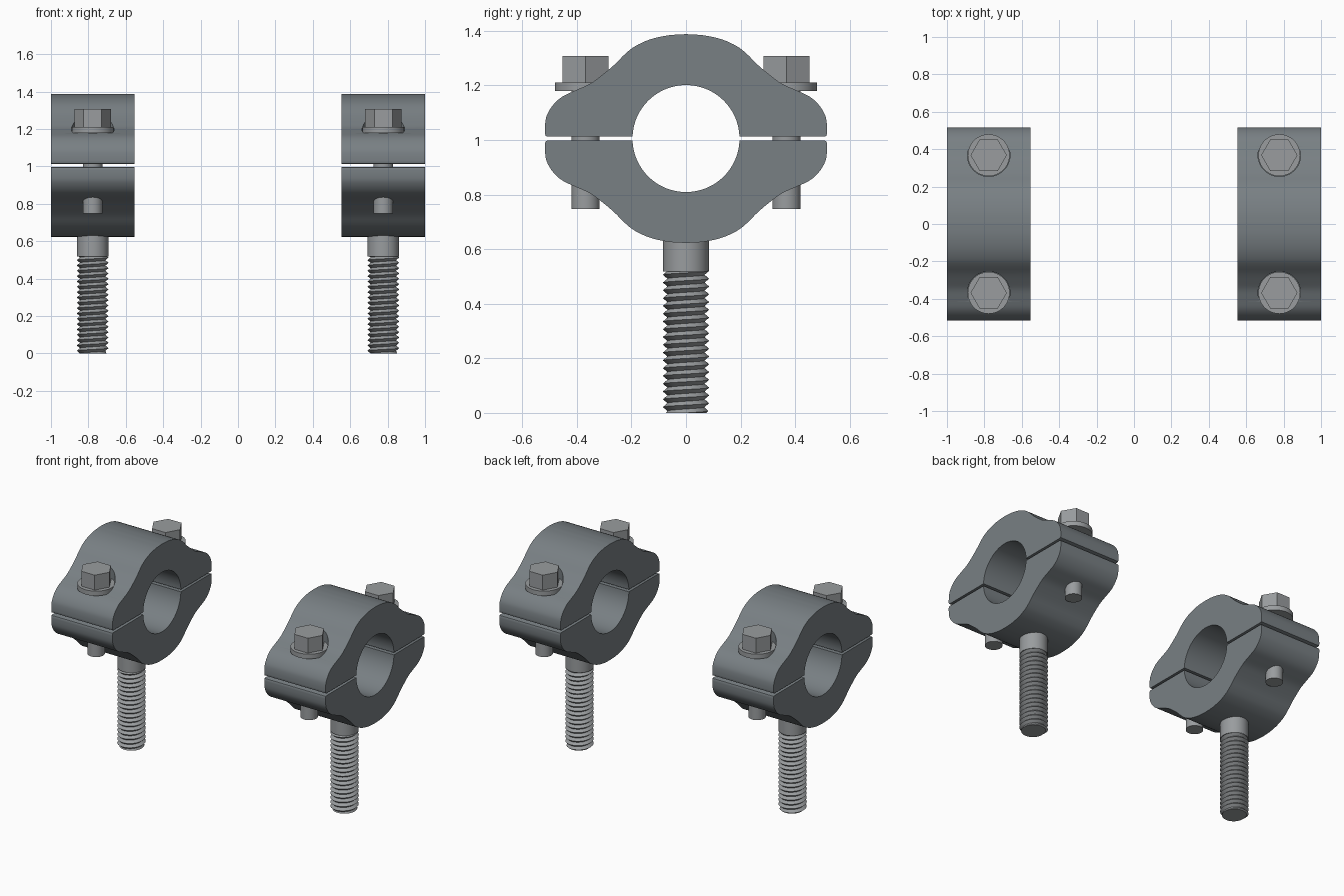
import bpy, bmesh
from math import pi, sin, cos, asin
from mathutils import Vector

if "Cube" in bpy.data.objects:
    bpy.data.objects.remove(bpy.data.objects["Cube"])

CENTRE = 1.005      # height of the bore axis
GAP = 0.0075        # half of the split between the clamp halves
BORE = 0.196
WIDTH = 0.446
SIDE_X = 0.777
BOLT_Y = 0.368


def material(name, rgb):
    mat = bpy.data.materials.new(name)
    mat.use_nodes = True
    colour = (*rgb, 1)
    mat.diffuse_color = colour
    mat.node_tree.nodes["Principled BSDF"].inputs["Base Color"].default_value = colour
    return mat


clamp_grey = material("clamp dark grey", (0.19, 0.215, 0.23))
steel = material("fastener steel", (0.32, 0.335, 0.345))


def finish(bm, name, mat):
    bmesh.ops.recalc_face_normals(bm, faces=bm.faces)
    mesh = bpy.data.meshes.new(name)
    bm.to_mesh(mesh)
    bm.free()
    mesh.materials.append(mat)
    obj = bpy.data.objects.new(name, mesh)
    bpy.context.collection.objects.link(obj)
    return obj


def select(obj):
    bpy.ops.object.select_all(action="DESELECT")
    obj.select_set(True)
    bpy.context.view_layer.objects.active = obj


def smooth(obj, degrees=30):
    select(obj)
    bpy.ops.object.shade_smooth_by_angle(angle=degrees * pi / 180)


def cylinder(name, mat, radius, bottom, top, x, y, sides=48):
    bm = bmesh.new()
    bmesh.ops.create_cone(bm, cap_ends=True, segments=sides, radius1=radius,
                          radius2=radius, depth=top - bottom)
    # first corner of the polygon points along y
    for v in bm.verts:
        v.co = (-v.co.y + x, v.co.x + y, v.co.z + (top + bottom) / 2)
    obj = finish(bm, name, mat)
    smooth(obj, 30)
    return obj


def spline(points, steps=4):
    """Smooth curve through the points."""
    pts = [Vector(p) for p in points]
    pts = [2 * pts[0] - pts[1]] + pts + [2 * pts[-1] - pts[-2]]
    out = []
    for a, b, c, d in zip(pts, pts[1:], pts[2:], pts[3:]):
        for i in range(steps):
            t = i / steps
            out.append((2 * b + (c - a) * t + (2 * a - 5 * b + 4 * c - d) * t * t
                        + (3 * b - a - 3 * c + d) * t ** 3) / 2)
    return out + [pts[-2]]


# Outer contour of one quarter of the clamp, from crown to split
contour = spline([(0, .3825), (.066, .378), (.132, .363), (.187, .338), (.223, .310),
                  (.263, .270), (.307, .233), (.351, .201), (.406, .176), (.454, .153),
                  (.487, .123), (.509, .087), (.516, .054), (.517, .018)])
contour += [Vector((.514, .010)), Vector((.508, GAP))]


def clamp_half(name, x, sign):
    start = asin(GAP / BORE)
    arc = [start + (pi - 2 * start) * i / 40 for i in range(41)]
    outline = [(-p.x, p.y) for p in reversed(contour)] + [(p.x, p.y) for p in contour[1:]]
    outline += [(BORE * cos(a), BORE * sin(a)) for a in arc]
    bm = bmesh.new()
    face = bm.faces.new([bm.verts.new((x - WIDTH / 2, y, CENTRE + sign * h))
                         for y, h in outline])
    moved = bmesh.ops.extrude_face_region(bm, geom=[face])["geom"]
    bmesh.ops.translate(bm, vec=(WIDTH, 0, 0),
                        verts=[g for g in moved if isinstance(g, bmesh.types.BMVert)])
    return finish(bm, name, clamp_grey)


def cut_pocket(target, x, y):
    cutter = cylinder("pocket_cutter", clamp_grey, .114, 1.178, 1.5, x, y)
    cutter.hide_render = True
    select(target)
    mod = target.modifiers.new("pocket", "BOOLEAN")
    mod.operation, mod.solver, mod.object = "DIFFERENCE", "EXACT", cutter
    bpy.ops.object.modifier_apply(modifier=mod.name)
    bpy.data.objects.remove(cutter)


def threaded_rod(name, x, length=.52, pitch=.0285, crest=.085, root=.068, sides=32):
    """Helical V thread closed at both ends."""
    rows = 2 * int(length / pitch + 4)
    bm = bmesh.new()
    grid = []
    for r in range(rows):
        row = []
        for s in range(sides + 1):
            turn = s / sides
            z = min(max((r / 2 - 1.5 + turn) * pitch, 0), length)
            phase = (z / pitch - turn) % 1
            radius = root + (crest - root) * abs(2 * phase - 1)
            radius = min(radius, .074 + z)
            a = 2 * pi * turn
            row.append(bm.verts.new((x + radius * cos(a), radius * sin(a), z)))
        grid.append(row)
    for low, high in zip(grid, grid[1:]):
        for s in range(sides):
            bm.faces.new((low[s], low[s + 1], high[s + 1], high[s]))
    for row, z in ((grid[0], 0), (grid[-1], length)):
        hub = bm.verts.new((x, 0, z))
        for s in range(sides):
            bm.faces.new((hub, row[s], row[s + 1]))
    bmesh.ops.remove_doubles(bm, verts=bm.verts, dist=1e-5)
    bmesh.ops.dissolve_degenerate(bm, dist=1e-5, edges=bm.edges)
    smooth(finish(bm, name, steel), 30)


for side, x in (("left", SIDE_X), ("right", -SIDE_X)):
    # Split clamp body
    upper = clamp_half(side + "_upper_clamp", x, 1)
    lower = clamp_half(side + "_lower_clamp", x, -1)
    for y in (-BOLT_Y, BOLT_Y):
        cut_pocket(upper, x, y)
    smooth(upper)
    smooth(lower)

    # Clamping bolts with washers
    for end, y in (("front", -BOLT_Y), ("back", BOLT_Y)):
        label = f"{side}_{end}_"
        cylinder(label + "bolt_shank", steel, .052, .747, 1.2, x, y, 32)
        cylinder(label + "washer", steel, .112, 1.179, 1.21, x, y)
        cylinder(label + "bolt_head", steel, .097, 1.205, 1.308, x, y, 6)

    # Mounting stud
    cylinder(side + "_stud_collar", steel, .084, .518, .66, x, 0)
    threaded_rod(side + "_stud_thread", x)
